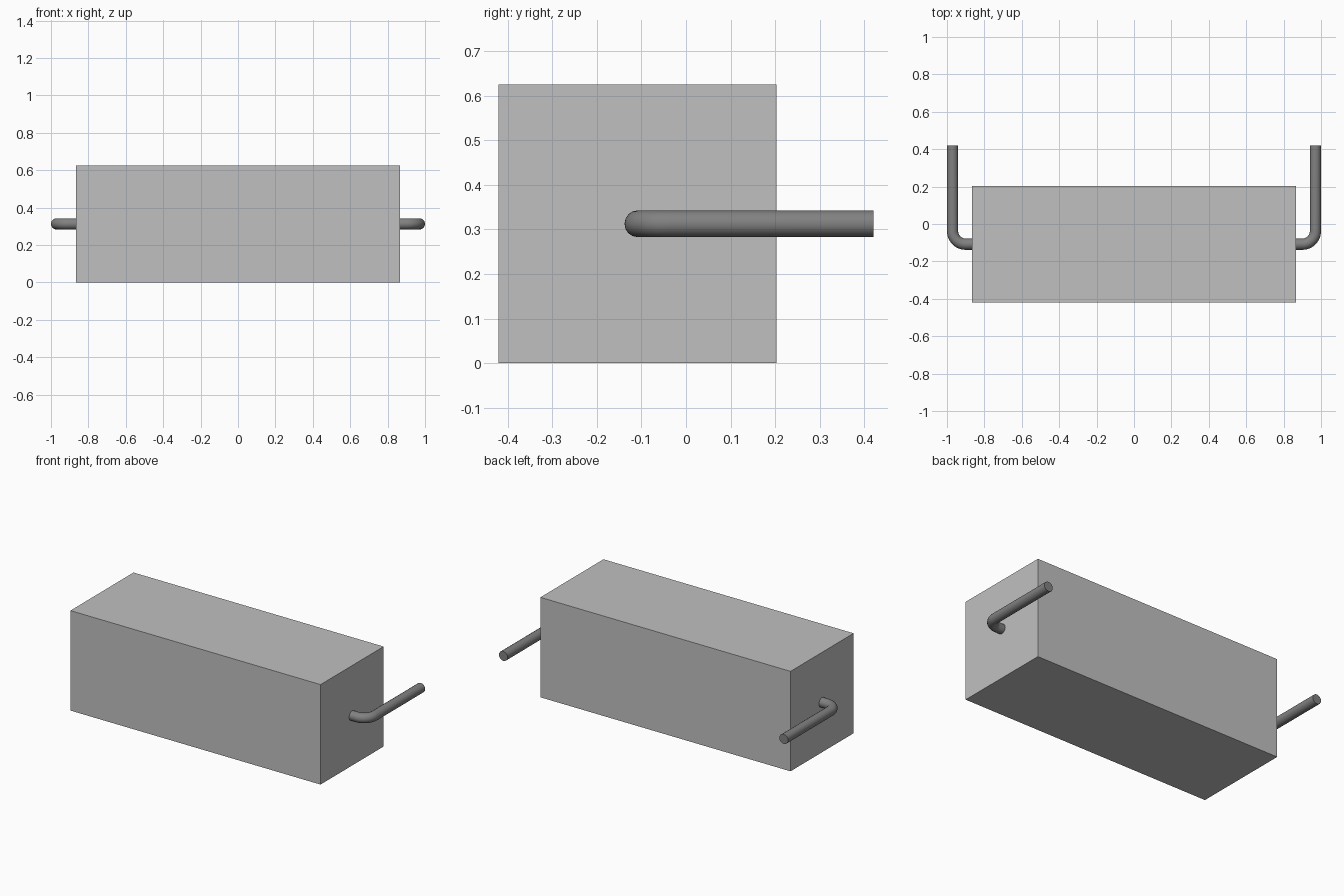
import bpy
import math

cube = bpy.data.objects.get("Cube")
if cube:
    bpy.data.objects.remove(cube, do_unlink=True)


def make_material(name, grey):
    mat = bpy.data.materials.new(name)
    mat.use_nodes = True
    colour = (grey, grey, grey, 1.0)
    mat.diffuse_color = colour
    mat.node_tree.nodes["Principled BSDF"].inputs["Base Color"].default_value = colour
    return mat


light_grey = make_material("light grey", 0.53)
dark_grey = make_material("dark grey", 0.22)

# Rectangular body
HALF_X, FRONT, BACK, HEIGHT = 0.865, -0.42, 0.203, 0.625
bpy.ops.mesh.primitive_cube_add(size=1, location=(0, (FRONT + BACK) / 2, HEIGHT / 2))
body = bpy.context.object
body.name = "body"
body.scale = (2 * HALF_X, BACK - FRONT, HEIGHT)
bpy.ops.object.transform_apply(location=False, rotation=False, scale=True)
body.data.materials.append(light_grey)

# Bent round leads, one on each end
RADIUS, BEND = 0.03, 0.07
LEAD_X, LEAD_Y, LEAD_Z, TIP_Y = 0.97, -0.108, HEIGHT / 2, 0.42
BEND_STEPS = 12


def make_lead(name, side):
    # Out of the body, round a quarter bend, then straight back to the tip
    path = [(HALF_X - 0.01, LEAD_Y)]
    for i in range(BEND_STEPS + 1):
        a = math.pi / 2 * i / BEND_STEPS
        path.append((LEAD_X - BEND + BEND * math.sin(a),
                     LEAD_Y + BEND - BEND * math.cos(a)))
    path.append((LEAD_X, TIP_Y))

    curve = bpy.data.curves.new(name, "CURVE")
    curve.dimensions = "3D"
    curve.bevel_depth = RADIUS
    curve.bevel_resolution = 6
    curve.use_fill_caps = True
    spline = curve.splines.new("POLY")
    spline.points.add(len(path) - 1)
    for point, (x, y) in zip(spline.points, path):
        point.co = (side * x, y, LEAD_Z, 1)
    curve.materials.append(dark_grey)

    lead = bpy.data.objects.new(name, curve)
    bpy.context.collection.objects.link(lead)
    bpy.ops.object.select_all(action="DESELECT")
    lead.select_set(True)
    bpy.context.view_layer.objects.active = lead
    bpy.ops.object.convert(target="MESH")
    bpy.ops.object.shade_smooth_by_angle(angle=math.radians(40))


make_lead("left_lead", 1)
make_lead("right_lead", -1)
